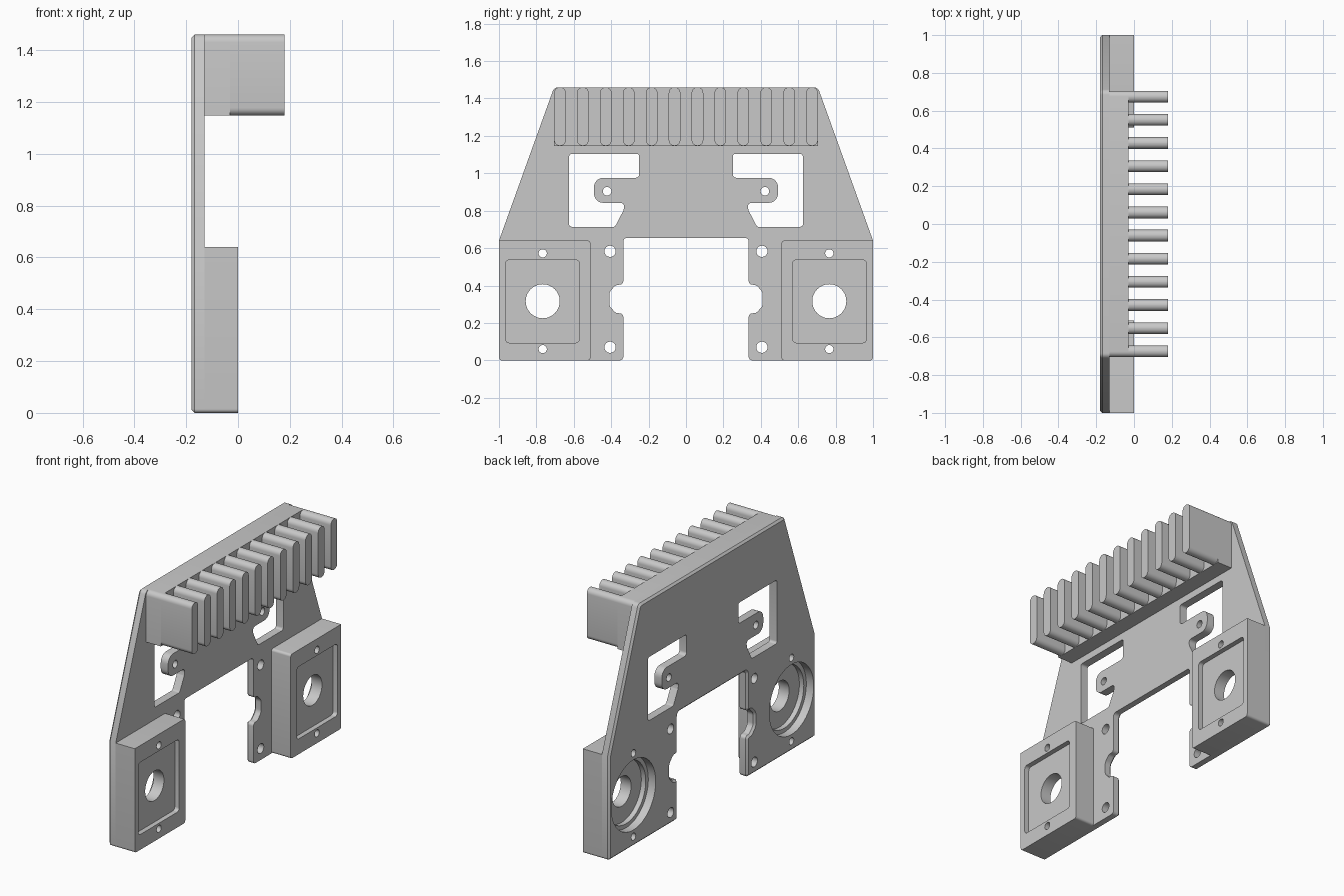
import bpy, bmesh, math
from mathutils import Vector

if "Cube" in bpy.data.objects:
    bpy.data.objects.remove(bpy.data.objects["Cube"])

metal = bpy.data.materials.new("satin grey metal")
metal.use_nodes = True
GREY = (0.58, 0.58, 0.58, 1)
metal.diffuse_color = GREY
metal.node_tree.nodes["Principled BSDF"].inputs["Base Color"].default_value = GREY

BACK, PLATE, FLOOR, POCKET, PAD = -0.18, -0.13, -0.10, -0.03, 0.0


def fillet(corners, steps=6):
    """Round each (y, z, radius) corner of a closed outline."""
    out = []
    for i, (y, z, r) in enumerate(corners):
        p = Vector((y, z))
        if r == 0:
            out.append(p)
            continue
        a = (Vector(corners[i - 1][:2]) - p).normalized()
        b = (Vector(corners[(i + 1) % len(corners)][:2]) - p).normalized()
        half = a.angle(b) / 2
        centre = p + (a + b).normalized() * r / math.sin(half)
        start, end = p + a * r / math.tan(half) - centre, p + b * r / math.tan(half) - centre
        turn = start.angle(end)
        for k in range(steps + 1):
            t = k / steps
            out.append(centre + (start * math.sin((1 - t) * turn) + end * math.sin(t * turn)) / math.sin(turn))
    return out


def circle(y, z, r, n=48):
    return [Vector((y + r * math.cos(k * math.tau / n), z + r * math.sin(k * math.tau / n))) for k in range(n)]


def box(y0, y1, z0, z1, r):
    return fillet([(y0, z0, r), (y1, z0, r), (y1, z1, r), (y0, z1, r)])


def prism(name, outline, x0, x1, chamfer=0.0):
    """Extrude a y-z outline along x, optionally chamfering its back rim."""
    bm = bmesh.new()
    face = bm.faces.new([bm.verts.new((x0, p.x, p.y)) for p in outline])
    top = bmesh.ops.extrude_face_region(bm, geom=[face], use_keep_orig=True)["geom"]
    bmesh.ops.translate(bm, vec=(x1 - x0, 0, 0), verts=[v for v in top if isinstance(v, bmesh.types.BMVert)])
    bmesh.ops.recalc_face_normals(bm, faces=bm.faces)
    if chamfer:
        rim = [e for e in bm.edges if all(abs(v.co.x - x0) < 1e-5 for v in e.verts)]
        bmesh.ops.bevel(bm, geom=rim, offset=chamfer, segments=1, affect='EDGES')
    mesh = bpy.data.meshes.new(name)
    bm.to_mesh(mesh)
    bm.free()
    mesh.materials.append(metal)
    ob = bpy.data.objects.new(name, mesh)
    bpy.context.collection.objects.link(ob)
    return ob


def cut(target, outlines):
    """Subtract prisms given as (outline, x0, x1), then discard them."""
    for outline, x0, x1 in outlines:
        cutter = prism("cutter", outline, x0, x1)
        cutter.hide_render = True
        mod = target.modifiers.new("cut", 'BOOLEAN')
        mod.operation, mod.solver, mod.object = 'DIFFERENCE', 'EXACT', cutter
        bpy.context.view_layer.objects.active = target
        bpy.ops.object.modifier_apply(modifier=mod.name)
        bpy.data.objects.remove(cutter)


def smooth(ob):
    bpy.ops.object.select_all(action='DESELECT')
    ob.select_set(True)
    bpy.context.view_layer.objects.active = ob
    bpy.ops.object.shade_smooth_by_angle(angle=math.radians(30))


def flip(outline, s):
    return [Vector((p.x * s, p.y)) for p in outline]


# Half outline of the plate: arch, inner leg with round notch, foot, sloped side, top
side_line = fillet([(0, 0.655, 0), (0.335, 0.655, 0.02), (0.335, 0.406, 0.02),
                    (0.375, 0.403, 0.03), (0.41, 0.366, 0.04), (0.41, 0.29, 0.04),
                    (0.375, 0.253, 0.03), (0.335, 0.25, 0.02), (0.335, 0, 0.02),
                    (1, 0, 0.015), (1, 0.64, 0), (0.705, 1.46, 0.03), (0, 1.46, 0)])
half = [p for p in side_line if p.x > 0]
plate = prism("back_plate", half + flip(half, -1)[::-1], BACK, PLATE, 0.012)

# Side window with a tongue reaching into it
window = fillet([(0.625, 1.104, 0.015), (0.25, 1.104, 0.015), (0.25, 0.976, 0.02),
                 (0.492, 0.976, 0.05), (0.492, 0.842, 0.05), (0.326, 0.842, 0.02),
                 (0.335, 0.80, 0.015), (0.38, 0.714, 0.015), (0.625, 0.714, 0.015)])
CY, CZ = 0.766, 0.316
screws = [circle(CY, 0.572, 0.022, 24), circle(CY, 0.06, 0.022, 24)]
plate_holes = [window, circle(0.422, 0.904, 0.023, 24), circle(0.406, 0.583, 0.03, 24),
               circle(0.406, 0.07, 0.03, 24), circle(CY, CZ, 0.215, 64)] + screws
cut(plate, [(flip(h, s), BACK - 0.1, PLATE + 0.1) for h in plate_holes for s in (1, -1)])
smooth(plate)

# Bearing blocks with front pocket, rear recess and through hole
block_line = fillet([(0.511, 0, 0.015), (1, 0, 0.015), (1, 0.64, 0), (0.511, 0.64, 0.015)])
for s, side in ((1, "left"), (-1, "right")):
    block = prism(side + "_bearing_block", flip(block_line, s), PLATE, PAD)
    cuts = [(box(0.57, 0.965, 0.094, 0.537, 0.02), POCKET, PAD + 0.1),
            (circle(CY, CZ, 0.19, 64), PLATE - 0.1, FLOOR),
            (circle(CY, CZ, 0.091), PLATE - 0.2, PAD + 0.2)]
    cuts += [(h, PLATE - 0.1, PAD + 0.1) for h in screws]
    cut(block, [(flip(o, s), a, b) for o, a, b in cuts])
    smooth(block)

# Heat sink: solid base and a row of round-ended fins
base_line = fillet([(-0.705, 1.147, 0), (0.705, 1.147, 0), (0.705, 1.46, 0.03), (-0.705, 1.46, 0.03)])
smooth(prism("heat_sink_base", base_line, PLATE, POCKET))
FINS, REACH, WIDTH = 12, 0.674, 0.031
for i in range(FINS):
    y = -REACH + 2 * REACH * i / (FINS - 1)
    smooth(prism(f"fin_{i + 1}", box(y - WIDTH, y + WIDTH, 1.147, 1.46, WIDTH - 0.001), POCKET, 0.18))
